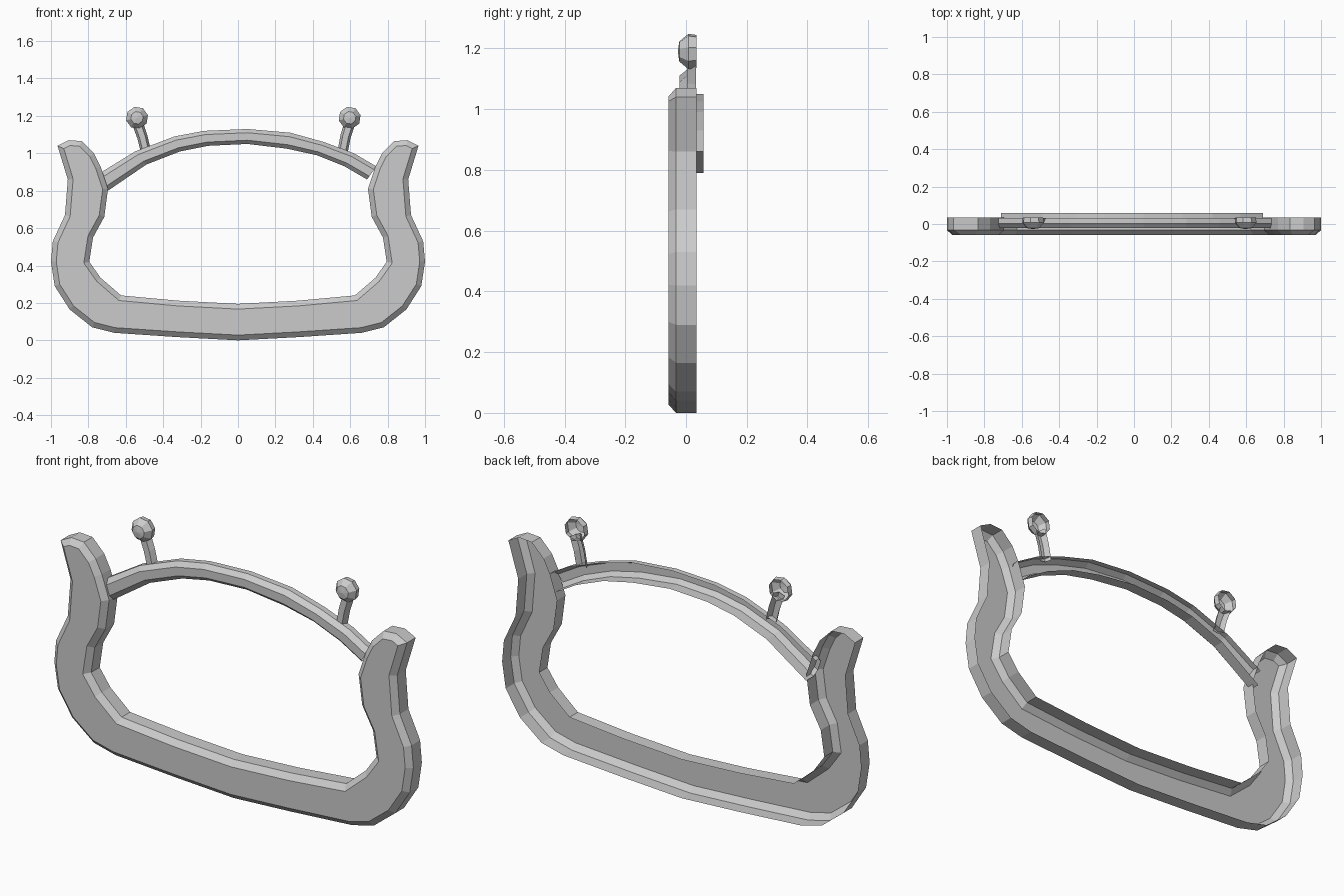
import bpy, math
from mathutils import Vector

if "Cube" in bpy.data.objects:
    bpy.data.objects.remove(bpy.data.objects["Cube"])


def make(name, verts, faces):
    me = bpy.data.meshes.new(name)
    me.from_pydata(verts, [], faces)
    me.update()
    ob = bpy.data.objects.new(name, me)
    bpy.context.collection.objects.link(ob)
    return ob


def bridge(n, rows, closed):
    """Quads between consecutive rows of n vertices."""
    return [(r * n + i, r * n + (i + 1) % n, (r + 1) * n + (i + 1) % n, (r + 1) * n + i)
            for r in range(rows - 1) for i in range(n if closed else n - 1)]


def inset(pts, d):
    """Mitred inset of a counter-clockwise outline."""
    out = []
    for i, p in enumerate(pts):
        p, a, b = Vector(p), Vector(pts[i - 1]), Vector(pts[(i + 1) % len(pts)])
        e, f = (p - a).normalized(), (b - p).normalized()
        m, k = Vector((-e.y, e.x)), Vector((-f.y, f.x))
        out.append(p + (m + k) * (d / (1 + m.dot(k))))
    return out


# U-shaped frame: hollow-backed shell with a chamfered front
outer = [(.66, .04), (.78, .07), (.90, .165), (.98, .29), (1.0, .42), (.99, .53),
         (.925, .67), (.91, .86), (.965, 1.04), (.905, 1.07), (.835, 1.065)]
inner = [(.77, 1.0), (.735, .93), (.695, .81), (.715, .66), (.775, .55), (.795, .42),
         (.735, .335), (.625, .24), (.32, .212)]
half = [(.32, .017)] + outer + inner
outline = [(0, 0)] + half + [(0, .195)] + [(-x, z) for x, z in reversed(half)]
n = len(outline)
front = inset(outline, .028)
verts = [(x, y, z) for y in (.035, -.033) for x, z in outline]
verts += [(p.x, -.058, p.y) for p in front]
make("front_frame", verts, bridge(n, 3, True) + [tuple(range(2 * n, 3 * n))])

# Arched top rail: open-backed channel, lower lip reaches further back
top = [(-.745, .89), (-.55, 1.01), (-.34, 1.09), (-.18, 1.12), (.05, 1.13),
       (.28, 1.11), (.46, 1.06), (.62, 1.0), (.74, .93)]
low = [(-.71, .79), (-.49, .94), (-.31, 1.01), (-.16, 1.04), (.05, 1.05),
       (.26, 1.025), (.42, .99), (.57, .93), (.69, .86)]
section = [(0, .033), (0, .003), (.25, -.022), (.75, -.022), (1, .0), (1, .058)]
verts = []
for a, b in zip(top, low):
    for t, y in section:
        p = Vector(a).lerp(Vector(b), t)
        verts.append((p.x, y, p.y))
make("top_arch", verts, bridge(len(section), len(top), False))


# Feelers: half-round stalk with an open-backed knob
def feeler(side, path, knob):
    prof = [(-.027, .033), (-.015, .004), (.015, .004), (.027, .033)]
    v = [(x + dx, y, z + dx * lean) for x, z, lean in path for dx, y in prof]
    make(side + "_feeler_stalk", v, bridge(4, len(path), False))
    v = []
    for r, y in ((.056, .035), (.06, .008), (.034, -.022)):
        for i in range(8):
            a = math.tau * (i + .3) / 8
            v.append((knob[0] + r * math.cos(a), y, knob[1] + r * math.sin(a)))
    v.append((knob[0], -.027, knob[1]))
    cap = [(16 + i, 16 + (i + 1) % 8, 24) for i in range(8)]
    make(side + "_feeler_knob", v, bridge(8, 3, True) + cap)


feeler("left", [(-.495, 1.02, .15), (-.512, 1.09, .3), (-.537, 1.16, .4)], (-.54, 1.19))
feeler("right", [(.56, 1.01, -.15), (.575, 1.09, -.3), (.597, 1.16, -.4)], (.597, 1.19))
